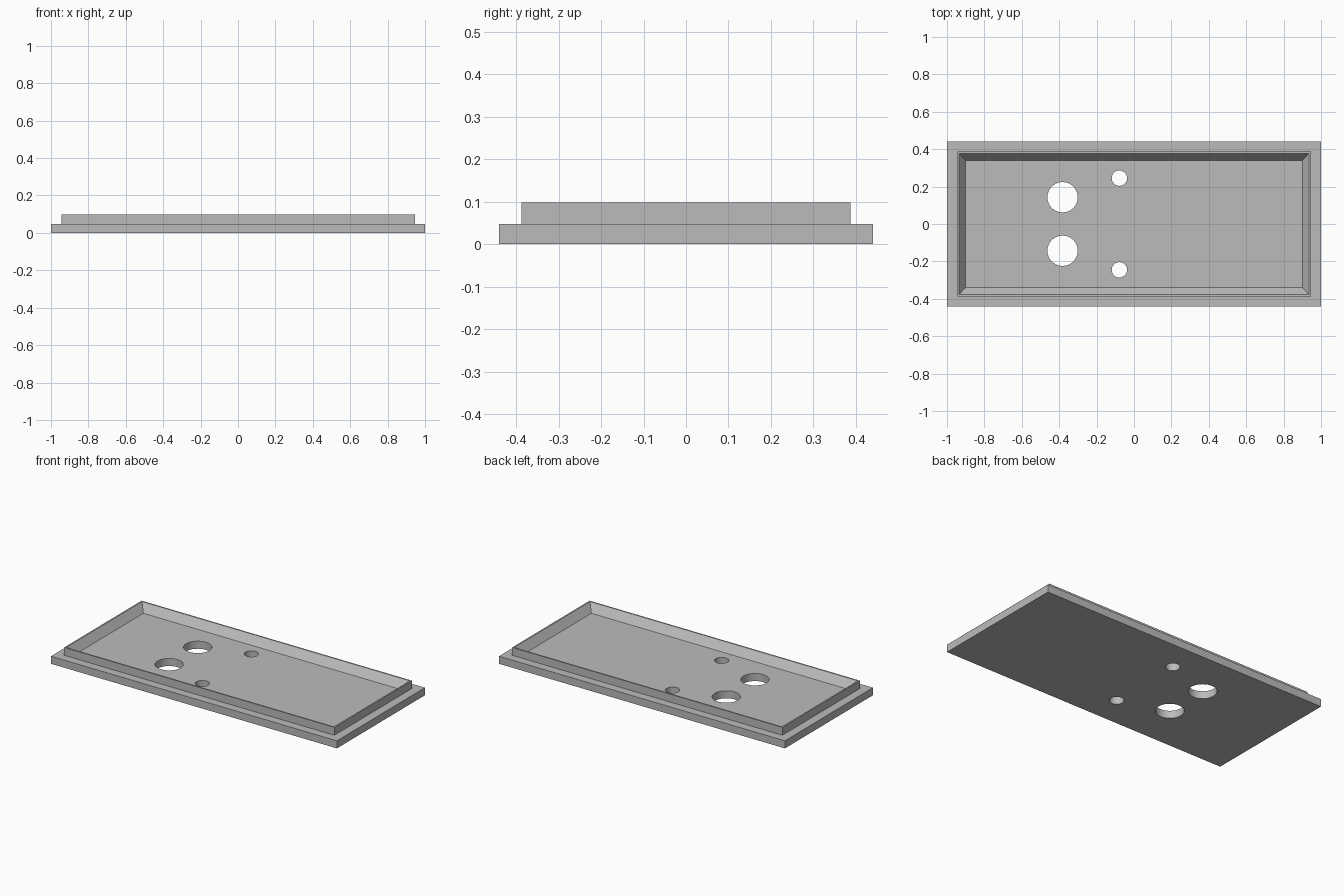
import bpy
import bmesh

cube = bpy.data.objects.get("Cube")
if cube:
    bpy.data.objects.remove(cube, do_unlink=True)

grey = bpy.data.materials.new("plain grey")
grey.use_nodes = True
colour = (0.5, 0.5, 0.5, 1)
grey.diffuse_color = colour
grey.node_tree.nodes["Principled BSDF"].inputs["Base Color"].default_value = colour


def make_object(name, bm):
    bmesh.ops.recalc_face_normals(bm, faces=bm.faces)
    mesh = bpy.data.meshes.new(name)
    bm.to_mesh(mesh)
    bm.free()
    mesh.materials.append(grey)
    obj = bpy.data.objects.new(name, mesh)
    bpy.context.collection.objects.link(obj)
    return obj


# Tray lid: nested rectangles (half width, half depth, height) from the underside,
# up the flange and rim, then down the sloping inner wall to the floor
PROFILE = [(1, 0.44, 0), (1, 0.44, 0.048), (0.945, 0.387, 0.048),
           (0.945, 0.387, 0.098), (0.936, 0.378, 0.098), (0.9, 0.34, 0.048)]
bm = bmesh.new()
rings = [[bm.verts.new((sx * w, sy * d, z))
          for sx, sy in ((-1, -1), (1, -1), (1, 1), (-1, 1))]
         for w, d, z in PROFILE]
for low, high in zip(rings, rings[1:]):
    for i in range(4):
        j = (i + 1) % 4
        bm.faces.new((low[i], low[j], high[j], high[i]))
bm.faces.new(rings[0][::-1])
bm.faces.new(rings[-1])
lid = make_object("tray_lid", bm)

# Through holes: a large pair and a small pair, mirrored front to back
bm = bmesh.new()
for x, y, radius in ((-0.382, 0.143, 0.081), (-0.078, 0.245, 0.041)):
    for side in (-1, 1):
        made = bmesh.ops.create_cone(bm, cap_ends=True, segments=64,
                                     radius1=radius, radius2=radius, depth=0.4)
        bmesh.ops.translate(bm, verts=made["verts"], vec=(x, side * y, 0))
cutter = make_object("hole_cutter", bm)
cutter.hide_render = True

cut = lid.modifiers.new("holes", "BOOLEAN")
cut.operation = "DIFFERENCE"
cut.solver = "EXACT"
cut.object = cutter
bpy.ops.object.select_all(action="DESELECT")
bpy.context.view_layer.objects.active = lid
lid.select_set(True)
bpy.ops.object.modifier_apply(modifier=cut.name)
bpy.data.objects.remove(cutter, do_unlink=True)

# Smooth hole walls with crisp edges
bpy.ops.object.shade_smooth_by_angle()
